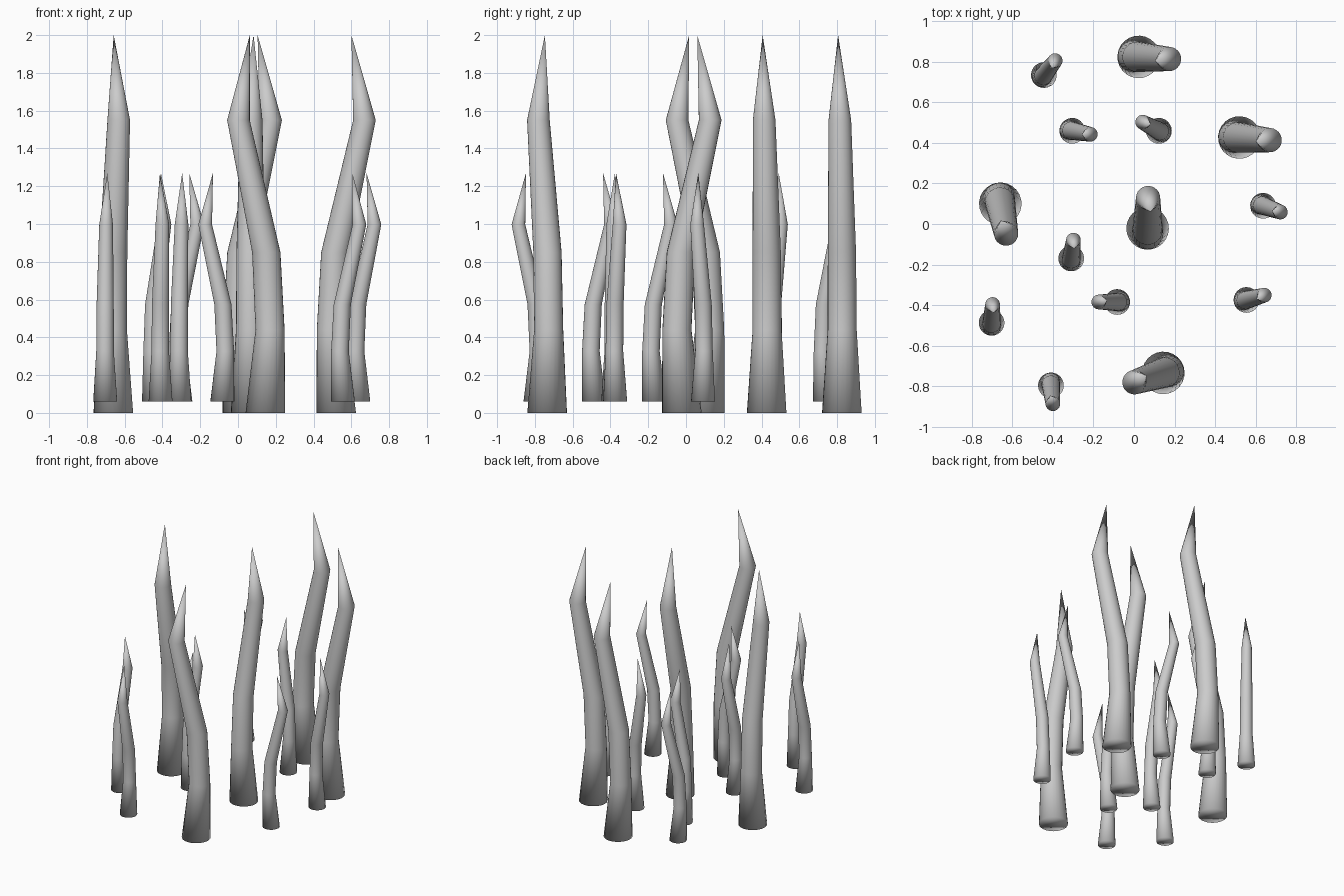
import bpy, bmesh
from math import sin, cos, pi, radians
from mathutils import Matrix, Vector

cube = bpy.data.objects.get("Cube")
if cube:
    bpy.data.objects.remove(cube)

# one plain grey for every spike
grey = bpy.data.materials.new("plain grey")
grey.use_nodes = True
grey.diffuse_color = (0.6, 0.6, 0.6, 1)
grey.node_tree.nodes["Principled BSDF"].inputs["Base Color"].default_value = (0.6, 0.6, 0.6, 1)

SIDES = 24
# rings along the spike: forward lean, height, radius
RINGS = [(0, 0, 0.105), (-0.026, 0.44, 0.077), (-0.005, 0.85, 0.075), (0.15, 1.55, 0.06)]
TIP = Vector((0.082, -0.014, 2.0))


def spike_mesh():
    """Bent, tapering spike leaning towards +x."""
    bm = bmesh.new()
    loops = []
    for lean, z, r in RINGS:
        loops.append([bm.verts.new((lean + r * cos(2 * pi * i / SIDES),
                                    r * sin(2 * pi * i / SIDES), z)) for i in range(SIDES)])
    tip = bm.verts.new(TIP)
    for i in range(SIDES):
        j = (i + 1) % SIDES
        for low, high in zip(loops, loops[1:]):
            bm.faces.new((low[i], low[j], high[j], high[i]))
        bm.faces.new((loops[-1][i], loops[-1][j], tip))
    bm.faces.new(loops[0][::-1])
    # soft shading everywhere, including round the base rim
    for face in bm.faces:
        face.smooth = True
    mesh = bpy.data.meshes.new("spike")
    bm.to_mesh(mesh)
    bm.free()
    mesh.materials.append(grey)
    return mesh


def place(name, mesh, spots, z, scale):
    """Stand copies at (x, y), each leaning along its angle in degrees."""
    for n, (x, y, angle) in enumerate(spots, 1):
        ob = bpy.data.objects.new(f"{name}_{n}", mesh)
        ob.matrix_world = (Matrix.Translation((x, y, z)) @ Matrix.Rotation(radians(angle), 4, "Z")
                           @ Matrix.Scale(scale, 4))
        bpy.context.collection.objects.link(ob)


spike = spike_mesh()
place("tall_spike", spike, [
    (0.145, -0.735, 198), (0.023, 0.825, -4), (0.52, 0.427, -5),
    (-0.66, 0.1, -79), (0.067, -0.022, 89)], 0, 1)
place("short_spike", spike, [
    (-0.445, 0.735, 52), (-0.305, 0.46, -11), (0.123, 0.46, 152),
    (0.637, 0.09, -20), (-0.31, -0.17, 83), (-0.703, -0.488, 87),
    (-0.083, -0.385, 180), (0.555, -0.375, 15), (-0.41, -0.797, -84)], 0.06, 0.605)
